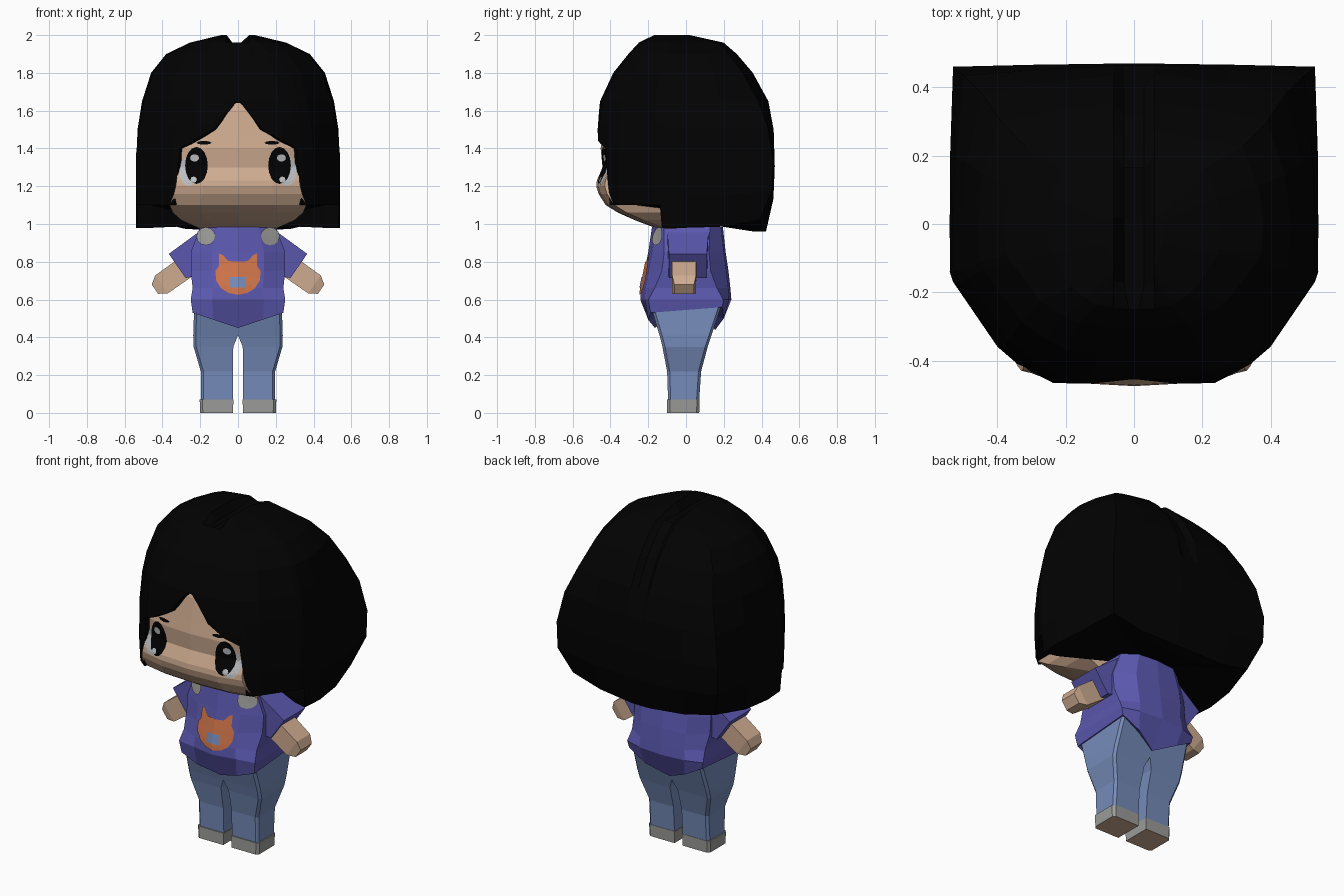
import bpy, bmesh, math
from mathutils import Vector
from mathutils.bvhtree import BVHTree

cube = bpy.data.objects.get("Cube")
if cube:
    bpy.data.objects.remove(cube, do_unlink=True)


def material(name, *rgb):
    m = bpy.data.materials.new(name)
    m.use_nodes = True
    m.diffuse_color = (*rgb, 1)
    m.node_tree.nodes["Principled BSDF"].inputs["Base Color"].default_value = (*rgb, 1)
    return m


HAIR = material("black_hair", .0006, .0006, .0006)
SKIN = material("skin", .62, .41, .28)
SHIRT = material("violet_cloth", .105, .097, .43)
DENIM = material("denim_blue", .18, .26, .49)
GREY = material("grey", .33, .33, .32)
ORANGE = material("orange", .64, .18, .07)
WHITE = material("eye_white", .5, .51, .53)


def finish(name, bm, mats):
    me = bpy.data.meshes.new(name)
    bm.to_mesh(me)
    bm.free()
    for m in mats:
        me.materials.append(m)
    ob = bpy.data.objects.new(name, me)
    bpy.context.collection.objects.link(ob)
    return ob


def loft(name, rings, mats, tip=None, top=None, rule=None):
    """Skin equal-length rings; close the start (flat or to a tip) and the end."""
    bm = bmesh.new()
    rows = [[bm.verts.new(p) for p in r] for r in rings]
    n = len(rows[0])
    for a, b in zip(rows, rows[1:]):
        for i in range(n):
            j = (i + 1) % n
            bm.faces.new((a[i], a[j], b[j], b[i]))
    if tip:
        t = bm.verts.new(tip)
        for i in range(n):
            bm.faces.new((t, rows[0][i], rows[0][(i + 1) % n]))
    else:
        bm.faces.new(rows[0])
    for f in top or [range(n)]:
        bm.faces.new([rows[-1][i] for i in f])
    bmesh.ops.recalc_face_normals(bm, faces=bm.faces)
    if rule:
        for f in bm.faces:
            f.material_index = rule(f)
    return finish(name, bm, mats)


def mirror(half):
    return half + [(-x, y, z) for x, y, z in reversed(half) if x > 1e-6]


def lerp_table(table, z):
    """Interpolate rows of (z, values...)."""
    if z <= table[0][0]:
        return table[0][1:]
    for a, b in zip(table, table[1:]):
        if z <= b[0]:
            t = (z - a[0]) / (b[0] - a[0])
            return [p + (q - p) * t for p, q in zip(a[1:], b[1:])]
    return table[-1][1:]


# Hair: columns (x, y, bottom height) run from front to back, closing over the crown
columns = [(.015, -.47, 1.64), (.06, -.47, 1.59), (.13, -.47, 1.5), (.24, -.47, 1.44),
           (.31, -.43, 1.4), (.342, -.41, 1.1), (.4, -.36, 1.1), (.53, -.17, 1.1),
           (.54, -.14, 1.1), (.54, -.13, .98), (.54, 0, .98), (.54, .2, .985), (.535, .465, 1.02),
           (.3, .468, .975), (.06, .47, .96), (.03, .47, .96)]
# height, half width, back, front, roundness
dome = [(.95, .54, .42, -.47, .5), (1.03, .54, .45, -.47, .4), (1.15, .54, .465, -.47, .08),
        (1.22, .54, .47, -.47, 0), (1.4, .54, .47, -.47, .05), (1.52, .53, .463, -.47, .2),
        (1.65, .508, .437, -.455, .4), (1.8, .46, .355, -.385, .5),
        (1.9, .38, .27, -.305, .55), (1.96, .255, .2, -.25, .6), (2, .09, .02, -.17, 1)]


def hair_point(col, z, edge):
    x, y, _ = col
    w, back, front, k = lerp_table(dome, z)
    u, v = x / .54, y / .47
    r = 1 + (1 / math.hypot(u, v) - 1) * k
    px = max(u * r * w, min(x, .06))
    py = v * r * (back if v > 0 else -front)
    # parting groove
    if edge and z > 1.99:
        px, z = .03, z - .05
    elif edge and y > 0 and z > 1.6:
        py -= .035
    return (px, py, z)


def hair_ring(height):
    last = len(columns) - 1
    return mirror([hair_point(c, height(c[2]), i in (0, last)) for i, c in enumerate(columns)])


rings = [hair_ring(lambda b, f=f: b + f * (1.65 - b)) for f in (0, .25, .5, .78)]
rings += [hair_ring(lambda b, z=d[0]: z) for d in dome if d[0] > 1.6]
rings.insert(0, [(x * .85, y * .85, z) for x, y, z in rings[0]])
c = len(columns)
N = 2 * c
crown = [range(1, c - 1), range(c + 1, N - 1), (0, 1, c - 2, c - 1),
         (N - 1, N - 2, c + 1, c), (0, c - 1, c, N - 1)]
loft("hair", rings, [HAIR], tip=(0, .1, 1), top=crown)

# Head: height, half width, front
face = [(.975, .2, -.15), (1.02, .3, -.27), (1.06, .345, -.36), (1.1, .362, -.425),
        (1.16, .34, -.463), (1.2, .33, -.475), (1.23, .325, -.472), (1.3, .32, -.442),
        (1.4, .315, -.452), (1.47, .3, -.44), (1.6, .26, -.42), (1.66, .2, -.4), (1.72, .15, -.3)]
head = loft("head", [mirror([(0, f, z), (w * .55, f + .01, z), (w, f + .045, z),
                             (w, -.05, z), (0, 0, z)]) for z, w, f in face], [SKIN])

# Shirt: height, half width, front, back, corner depth, with a pointed hem
torso = [(.6, .25, -.242, .24, .82), (.66, .24, -.238, .235, .7), (.75, .25, -.22, .225, .58),
         (.85, .25, -.2, .21, .58), (.985, .2, -.18, .195, .65)]


def torso_ring(z, w, f, b, k):
    return mirror([(0, f, z), (w * .55, f * .9, z), (w, f * k, z),
                   (w, b * k, z), (w * .6, b * .95, z), (0, b, z)])


hem = mirror([(0, -.165, .45), (.13, -.2, .493), (.24, -.188, .53),
              (.24, .193, .56), (.13, .2, .5), (0, .155, .44)])
shirt = loft("shirt", [hem] + [torso_ring(*t) for t in torso], [SHIRT], tip=(0, 0, .56))


def limb(name, side, stations, mat, y0):
    """Tapered square tube in the x-z plane; stations are (x, z, half height, half depth)."""
    rows = []
    for x, z, h, d in stations:
        rows.append([((x + .57 * h * s) * side, y0 + d * t, z + .82 * h * s)
                     for s, t in ((1, 1), (1, -1), (-1, -1), (-1, 1))])
    loft(name, rows, [mat])


for side, label in ((1, "left"), (-1, "right")):
    limb(label + "_sleeve", side, [(.13, .86, .125, .11), (.322, .778, .078, .1)], SHIRT, .01)
    limb(label + "_arm", side, [(.25, .79, .06, .065), (.405, .68, .058, .063), (.44, .655, .03, .052)],
         SKIN, -.01)

    # Legs: height, inner x, outer x, front, back
    def box_ring(z, a, b, f, k, cut=.014):
        pts = [(a, f), (b - cut, f), (b, f + cut), (b, k - cut), (b - cut, k), (a, k)]
        return [(x * side, y, z) for x, y in pts]

    loft(label + "_trouser_leg", [box_ring(*r) for r in (
        (.07, .027, .197, -.095, .07), (.22, .027, .197, -.1, .08), (.35, .025, .235, -.125, .115),
        (.41, 0, .237, -.14, .135), (.56, 0, .232, -.185, .185))], [DENIM])
    # Shoes with bare-coloured soles
    loft(label + "_shoe", [box_ring(*r) for r in (
        (0, .027, .2, -.1, .07), (.07, .024, .203, -.1, .072))], [GREY, SKIN],
        rule=lambda f: 1 if f.normal.z < -.9 else 0)


def decal(name, target, outline, mat, lift):
    """Thin plate moulded onto the front of a target mesh."""
    me = target.data
    tree = BVHTree.FromPolygons([v.co for v in me.vertices], [p.vertices[:] for p in me.polygons])
    cx = sum(p[0] for p in outline) / len(outline)
    cz = sum(p[1] for p in outline) / len(outline)
    bm = bmesh.new()

    def place(x, z):
        hit = tree.ray_cast(Vector((x, -2, z)), Vector((0, 1, 0)))[0]
        hit = hit or tree.find_nearest(Vector((x, -.12, z)))[0]
        return bm.verts.new((x, hit.y - lift, z))

    mid = place(cx, cz)
    rows = [[place(cx + (x - cx) * t, cz + (z - cz) * t) for x, z in outline]
            for t in (.25, .5, .75, 1)]
    n = len(outline)
    for i in range(n):
        j = (i + 1) % n
        bm.faces.new((mid, rows[0][i], rows[0][j]))
        for a, b in zip(rows, rows[1:]):
            bm.faces.new((a[i], b[i], b[j], a[j]))
    bm.normal_update()
    if sum(f.normal.y for f in bm.faces) > 0:
        bmesh.ops.reverse_faces(bm, faces=bm.faces)
    finish(name, bm, [mat])


def oval(x, z, rx, rz, n=16):
    return [(x + rx * math.cos(math.tau * i / n), z + rz * math.sin(math.tau * i / n))
            for i in range(n)]


# Eyes, brows and shoulder spots
for s, label in ((1, "left"), (-1, "right")):
    decal(label + "_eye_white", head, oval(s * .26, 1.28, .052, .078), WHITE, .004)
    decal(label + "_eye", head, oval(s * .22, 1.31, .06, .098), HAIR, .0065)
    decal(label + "_eye_glint", head, oval(s * .23, 1.35, .024, .02, 10), WHITE, .009)
    decal(label + "_eye_shine", head, oval(s * .235, 1.235, .017, .017, 8), WHITE, .009)
    decal(label + "_brow", head, oval(s * .18, 1.43, .04, .01, 8), HAIR, .006)
    decal(label + "_shoulder_spot", shirt, oval(s * .17, .935, .05, .048, 12), GREY, .009)

# Animal-face patch on the chest
half = [(0, .625), (.05, .635), (.09, .66), (.115, .7), (.12, .75), (.1, .78),
        (.1, .845), (.08, .835), (.065, .805), (0, .8)]
patch = half + [(-x, z) for x, z in reversed(half) if x]
decal("chest_patch", shirt, patch, ORANGE, .006)
decal("patch_snout", shirt, [(-.042, .665), (0, .665), (.042, .665), (.042, .72), (0, .72),
                             (-.042, .72)], DENIM, .009)
